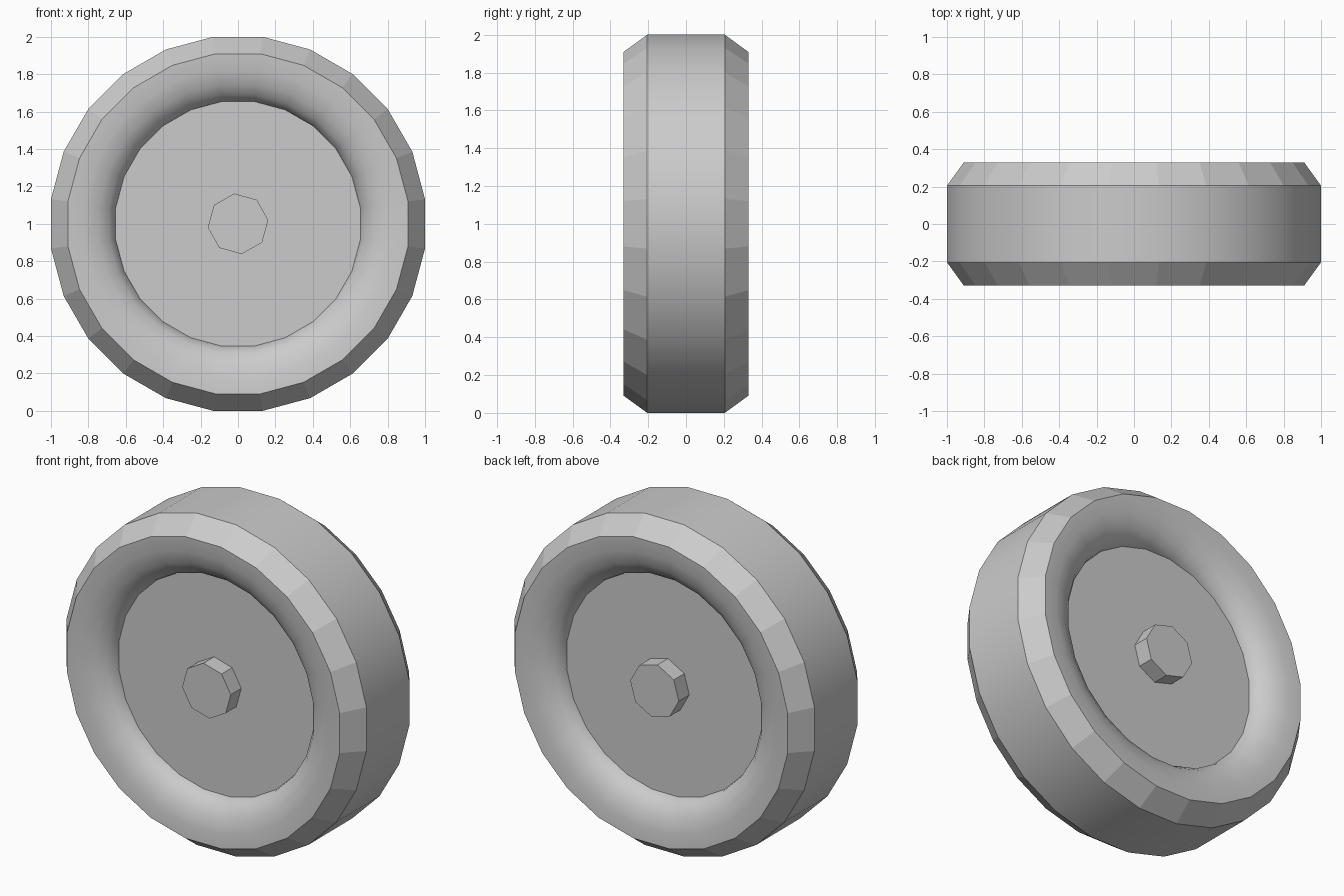
import bpy, bmesh, math
from mathutils import Matrix, Vector

cube = bpy.data.objects.get("Cube")
if cube:
    bpy.data.objects.remove(cube, do_unlink=True)

grey = bpy.data.materials.new("plain grey")
grey.use_nodes = True
COLOUR = (0.6, 0.6, 0.6, 1)
grey.diffuse_color = COLOUR
grey.node_tree.nodes["Principled BSDF"].inputs["Base Color"].default_value = COLOUR

SIDES = 24
STEP = 2 * math.pi / SIDES
OUTER = 1 / math.cos(STEP / 2)      # corner radius of the tread
CENTRE = Vector((0, 0, 1))


def finish(name, bm):
    bmesh.ops.recalc_face_normals(bm, faces=bm.faces)
    mesh = bpy.data.meshes.new(name)
    bm.to_mesh(mesh)
    bm.free()
    mesh.materials.append(grey)
    obj = bpy.data.objects.new(name, mesh)
    bpy.context.collection.objects.link(obj)
    return obj


def disc(name, radius, half_width, sides, turn):
    """Solid cylinder lying along the axle."""
    bm = bmesh.new()
    bmesh.ops.create_cone(bm, cap_ends=True, segments=sides, radius1=radius,
                          radius2=radius, depth=2 * half_width)
    spin = Matrix.Rotation(-turn, 4, 'Y') @ Matrix.Rotation(math.pi / 2, 4, 'X')
    bmesh.ops.transform(bm, matrix=Matrix.Translation(CENTRE) @ spin, verts=bm.verts)
    return finish(name, bm)


# Tyre: half profile (radius, y) from the tread to the rim, mirrored and revolved
half = [(OUTER, 0.205), (0.917, 0.33), (0.83, 0.325), (0.75, 0.302),
        (0.695, 0.265), (0.665, 0.225), (0.655, 0.18)]
profile = [(r, -y) for r, y in reversed(half)] + half
bm = bmesh.new()
rings = []
for i in range(SIDES):
    a = (i + 0.5) * STEP
    rings.append([bm.verts.new(CENTRE + Vector((r * math.cos(a), y, r * math.sin(a))))
                  for r, y in profile])
bevels = (len(half) - 2, len(half))
for i in range(SIDES):
    here, after = rings[i], rings[(i + 1) % SIDES]
    for j in range(len(profile)):
        k = (j + 1) % len(profile)
        bm.faces.new((here[j], here[k], after[k], after[j]))
tyre = finish("tyre", bm)
bpy.context.view_layer.objects.active = tyre
tyre.select_set(True)
bpy.ops.object.shade_smooth_by_angle(angle=math.radians(30))
tyre.select_set(False)
# The shoulder bevels stay faceted
for face in tyre.data.polygons:
    if face.index % len(profile) in bevels:
        face.use_smooth = False

# Wheel plate and the axle through it
disc("wheel_plate", 0.66, 0.2, SIDES, STEP / 2)
disc("axle", 0.163, 0.3, 8, math.radians(7))
